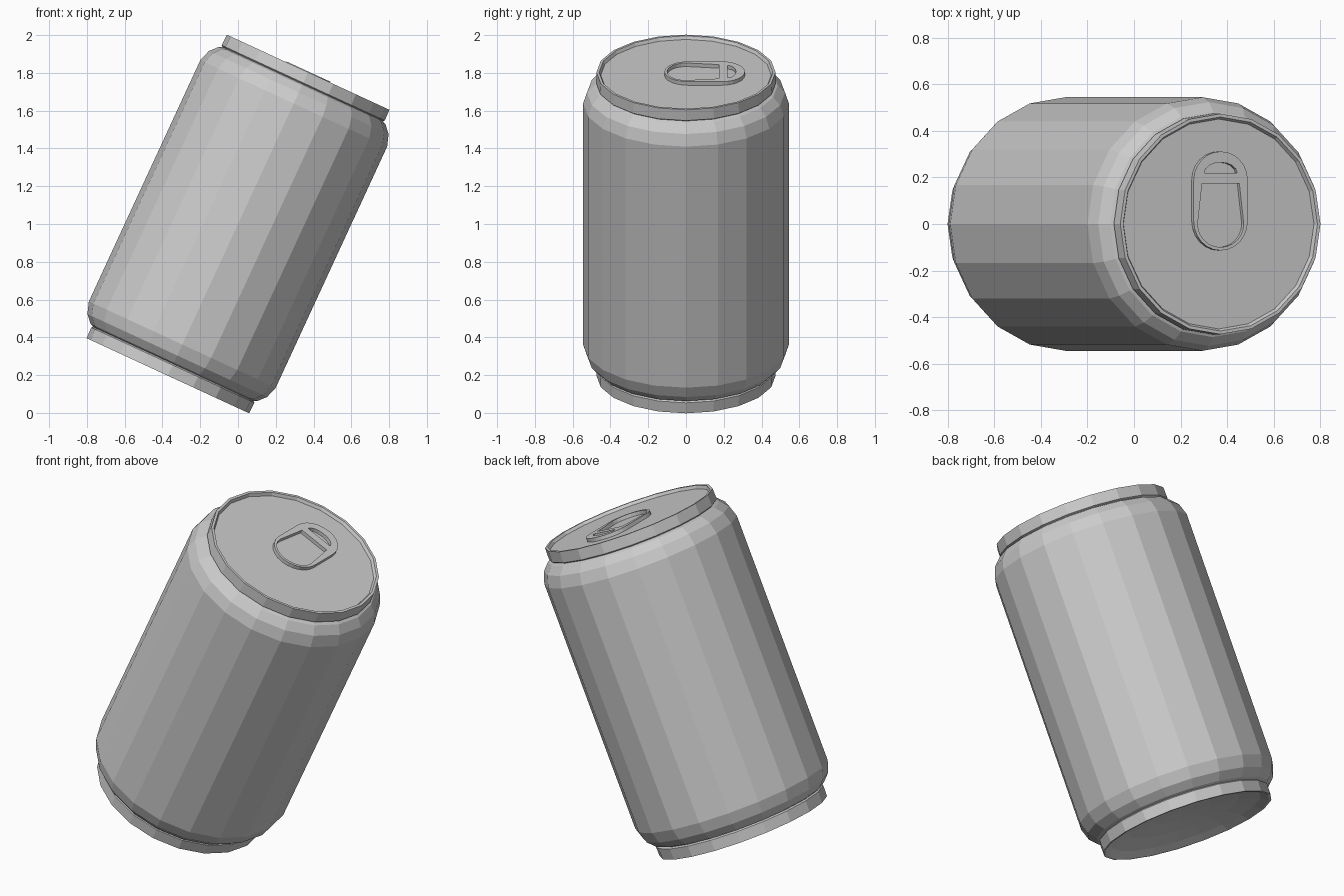
import bpy, bmesh
from math import sin, cos, pi, radians
from mathutils import Matrix, Vector

if "Cube" in bpy.data.objects:
    bpy.data.objects.remove(bpy.data.objects["Cube"])

SIDES = 20
TILT = Matrix.Translation((0, 0, 1)) @ Matrix.Rotation(radians(24.8), 4, 'Y')


def lathe(name, profile):
    """Revolve (radius, height) points around the can axis."""
    bm = bmesh.new()
    vs = [bm.verts.new((r, 0, h)) for r, h in profile]
    es = [bm.edges.new(p) for p in zip(vs, vs[1:])]
    bmesh.ops.spin(bm, geom=vs + es, cent=(0, 0, 0), axis=(0, 0, 1),
                   angle=2 * pi, steps=SIDES, use_merge=False)
    bmesh.ops.remove_doubles(bm, verts=bm.verts, dist=1e-4)
    bmesh.ops.dissolve_degenerate(bm, edges=bm.edges, dist=1e-5)
    bmesh.ops.recalc_face_normals(bm, faces=bm.faces)
    me = bpy.data.meshes.new(name)
    bm.to_mesh(me)
    bm.free()
    ob = bpy.data.objects.new(name, me)
    bpy.context.collection.objects.link(ob)
    ob.matrix_world = TILT
    return ob


def arc(cx, cy, rx, ry, a0, a1, n):
    angles = [radians(a0 + (a1 - a0) * i / n) for i in range(n + 1)]
    return [(cx + rx * cos(a), cy + ry * sin(a)) for a in angles]


# can: shoulder, neck and rim are mirrored top to bottom
half = [(0.545, 0.703), (0.524, 0.767), (0.486, 0.808),
        (0.466, 0.816), (0.476, 0.823), (0.474, 0.885)]
lid = [(0.460, 0.885), (0.451, 0.868), (0, 0.868)]
dome = [(0, -0.80), (0.16, -0.807), (0.31, -0.828), (0.42, -0.858), (0.462, -0.885)]
lathe("can_body", dome + [(r, -h) for r, h in reversed(half)] + half + lid)

# pull tab: rounded plate with a finger hole and a half-moon hole
outer = arc(0, 0.188, 0.128, 0.124, 0, 180, 12) + arc(0, 0.012, 0.128, 0.126, 180, 360, 12)
finger_hole = [(0.088, 0.175), (-0.088, 0.175)] + arc(0, 0.0, 0.109, 0.1, 180, 360, 12)
moon_hole = arc(0, 0.219, 0.078, 0.046, 0, 180, 8)

cu = bpy.data.curves.new("pull_tab", 'CURVE')
cu.dimensions = '2D'
cu.fill_mode = 'BOTH'
cu.extrude = 0.011
for pts in (outer, finger_hole, moon_hole):
    sp = cu.splines.new('POLY')
    sp.points.add(len(pts) - 1)
    for p, (x, y) in zip(sp.points, pts):
        p.co = (x, y, 0, 1)
    sp.use_cyclic_u = True
tab = bpy.data.objects.new("pull_tab", cu)
bpy.context.collection.objects.link(tab)
tab.matrix_world = TILT @ Matrix.Translation((0, 0, 0.878))
bpy.context.view_layer.objects.active = tab
tab.select_set(True)
bpy.ops.object.convert(target='MESH')
bpy.ops.object.shade_flat()
